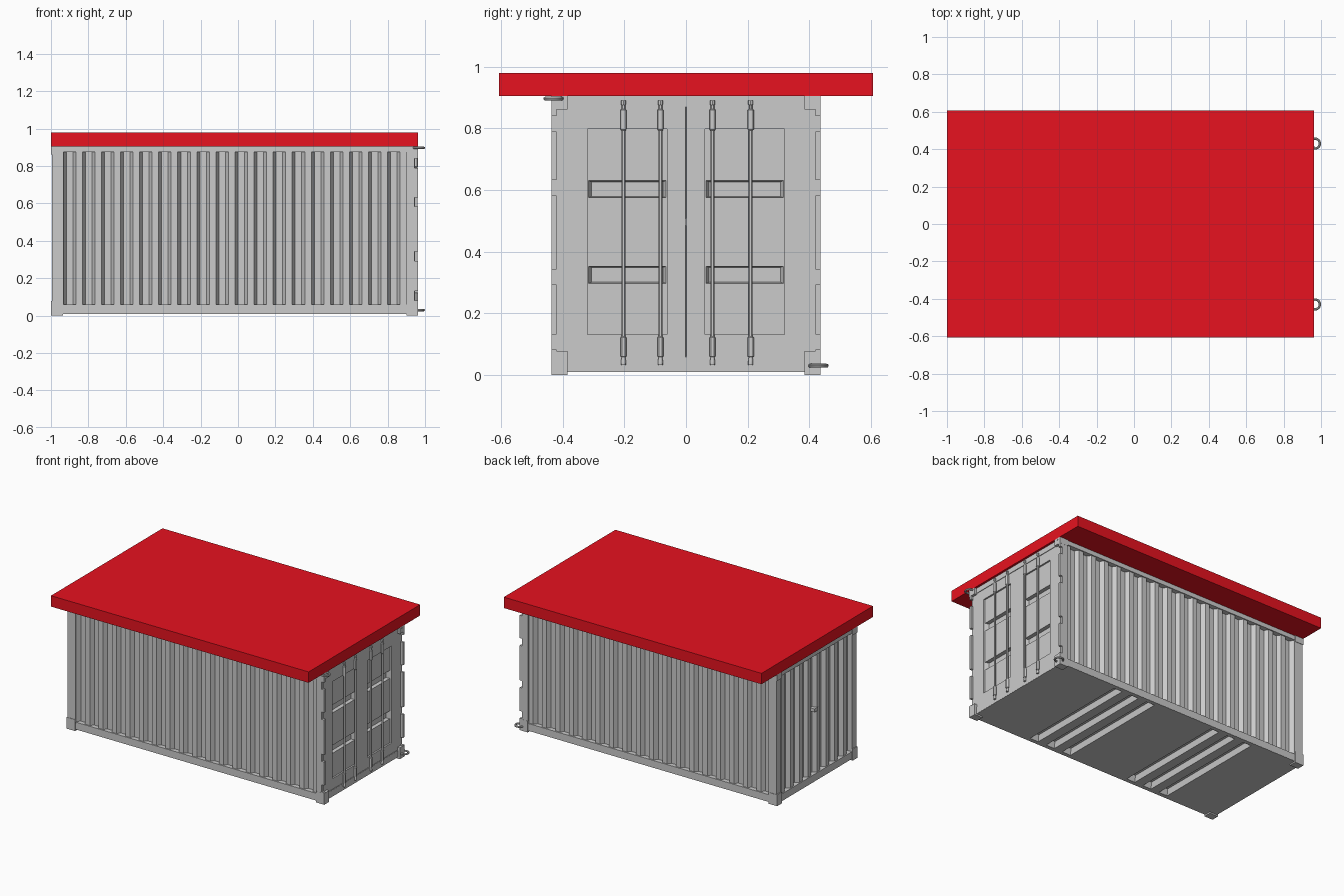
import bpy, bmesh, math
from mathutils import Vector

if "Cube" in bpy.data.objects:
    bpy.data.objects.remove(bpy.data.objects["Cube"])


def make(name, bm):
    me = bpy.data.meshes.new(name)
    bm.to_mesh(me)
    bm.free()
    ob = bpy.data.objects.new(name, me)
    bpy.context.collection.objects.link(ob)
    return ob


def box(name, lo, hi, shrink=None):
    """Box between two corners; shrink=(axis, use_high_end, inset vector) tapers one end."""
    bm = bmesh.new()
    bmesh.ops.create_cube(bm, size=1)
    for v in bm.verts:
        side = [1 if c > 0 else -1 for c in v.co]
        v.co = Vector([hi[i] if side[i] > 0 else lo[i] for i in range(3)])
        if shrink and (side[shrink[0]] > 0) == shrink[1]:
            v.co -= Vector([side[i] * shrink[2][i] for i in range(3)])
    return make(name, bm)


def ybox(name, x0, x1, y0, y1, z0, z1, s):
    """Box mirrored to the side s = +1 / -1 in y."""
    a, b = sorted((s * y0, s * y1))
    return box(name, (x0, a, z0), (x1, b, z1))


def cut(ob, cutters):
    """Subtract the cutters and remove them."""
    for c in cutters:
        m = ob.modifiers.new("cut", 'BOOLEAN')
        m.operation, m.solver, m.object = 'DIFFERENCE', 'EXACT', c
        bpy.context.view_layer.objects.active = ob
        bpy.ops.object.modifier_apply(modifier=m.name)
        bpy.data.objects.remove(c)


def corrugated(name, a, b, outward, n, z0, z1, depth):
    """Trapezoid-wave sheet from plan point a to b, valleys set in by depth."""
    a, b, out = Vector(a), Vector(b), Vector(outward)
    pts = [a - (b - a) * .16 / n]
    for i in range(n):
        for t, d in ((0, 1), (.34, 1), (.5, 0), (.84, 0)):
            pts.append(a.lerp(b, (i + t) / n) - out * depth * d)
    pts.append(b - out * depth)
    bm = bmesh.new()
    cols = [[bm.verts.new((p.x, p.y, z)) for z in (z0, z1)] for p in pts]
    for p, q in zip(cols, cols[1:]):
        f = bm.faces.new((p[0], q[0], q[1], p[1]))
        f.normal_update()
        if f.normal.dot(out) < 0:
            f.normal_flip()
    return make(name, bm)


def smooth(ob):
    bpy.ops.object.select_all(action='DESELECT')
    ob.select_set(True)
    bpy.context.view_layer.objects.active = ob
    bpy.ops.object.shade_smooth_by_angle()


def lathe_bar(name, x, y, profile, segs=12):
    """Upright turned bar from (radius, z) pairs."""
    bm = bmesh.new()
    rings = [[bm.verts.new((x + r * math.cos(k * math.tau / segs),
                            y + r * math.sin(k * math.tau / segs), z))
              for k in range(segs)] for r, z in profile]
    for p, q in zip(rings, rings[1:]):
        for k in range(segs):
            j = (k + 1) % segs
            bm.faces.new((p[k], p[j], q[j], q[k]))
    bm.faces.new(rings[0][::-1])
    bm.faces.new(rings[-1])
    smooth(make(name, bm))


# red overhanging roof slab
roof = box("roof_slab", (-1, -.607, .905), (.963, .607, .98))
red = bpy.data.materials.new("roof_red")
red.diffuse_color = (.8, .006, .014, 1)
red.use_nodes = True
red.node_tree.nodes["Principled BSDF"].inputs["Base Color"].default_value = red.diffuse_color
roof.data.materials.append(red)

# floor with two groups of three underside channels
floor = box("floor", (-.993, -.4315, .0095), (.947, .4315, .0585))
cut(floor, [box("channel_cutter", (x - .036, -.41, -.01), (x + .036, .41, .05),
                (2, True, (.01, .02, 0)))
            for x in (.467, .337, .207, -.313, -.443, -.573)])

# long sides: rails, corrugated walls, posts, corner blocks
for s, side in ((-1, "front"), (1, "back")):
    ybox(side + "_bottom_rail", -.94, .905, .405, .432, .01, .06, s)
    ybox(side + "_top_rail", -.94, .905, .385, .432, .875, .906, s)
    corrugated(side + "_wall", (-.918, s * .424, 0), (.918, s * .424, 0),
               (0, s, 0), 18, .05, .885, .026)
    ybox(side + "_end_post", -.994, -.933, .385, .434, .05, .88, s)
    ybox(side + "_door_post", .9, .943, .4205, .436, .05, .88, s)
    # outer post strip, interrupted at the four hinges
    stops = [.06] + [z + d for z in (.107, .318, .608, .815) for d in (-.025, .025)] + [.87]
    for z0, z1 in zip(stops[::2], stops[1::2]):
        ybox(side + "_door_post_strip", .943, .962, .42, .436, z0, z1, s)
    for x0, x1, end in ((-1, -.935, "end"), (.9, .963, "door")):
        ybox(f"{side}_{end}_foot_block", x0, x1, .385, .437, 0, .078, s)
        ybox(f"{side}_{end}_top_block", x0, x1, .385, .437, .862, .906, s)

# closed end: rails, corrugated wall, small vent
box("end_bottom_rail", (-.994, -.39, .01), (-.96, .39, .06))
box("end_top_rail", (-.994, -.39, .875), (-.95, .39, .906))
corrugated("end_wall", (-.987, -.385, 0), (-.987, .385, 0), (-1, 0, 0), 8, .05, .885, .026)
box("end_vent", (-.993, -.02, .485), (-.96, .02, .508))

# door end: rails and two recessed doors
box("door_sill", (.9, -.39, .01), (.948, .39, .055))
box("door_header", (.9, -.39, .87), (.948, .39, .906))
for s, side in ((-1, "left"), (1, "right")):
    door = ybox(side + "_door", .89, .945, .001, .42, .056, .869, s)
    y0, y1 = sorted((s * .06, s * .321))
    cutters = [box("panel_cutter", (.935, y0, .13), (.96, y1, .8), (0, False, (0, .002, .002)))]
    for z in (.325, .603):
        cutters.append(box("slot_cutter", (.912, y0 + .003, z - .028), (.938, y1 - .003, z + .028),
                           (0, False, (0, .012, .004))))
    cut(door, cutters)

# lock rods with sleeves at both ends
rod = [(.008, .032), (.008, .045), (.006, .058), (.010, .06), (.010, .121), (.0065, .125),
       (.0065, .793), (.010, .797), (.010, .86), (.006, .863), (.006, .875), (.008, .878), (.008, .89)]
for y in (-.203, -.083, .086, .21):
    lathe_bar("lock_rod", .953, y, rod)

# lashing rings on opposite corners of the door end
for y, z in ((-.43, .897), (.43, .03)):
    bpy.ops.mesh.primitive_torus_add(major_radius=.0265, minor_radius=.0065, major_segments=24,
                                     minor_segments=8, location=(.967, y, z))
    ring = bpy.context.object
    ring.name = "lashing_ring"
    smooth(ring)

# small pin on the remaining upper corner
bpy.ops.mesh.primitive_cylinder_add(vertices=12, radius=.006, depth=.012, location=(.96, .41, .896),
                                    rotation=(0, math.pi / 2, 0))
bpy.context.object.name = "corner_pin"
